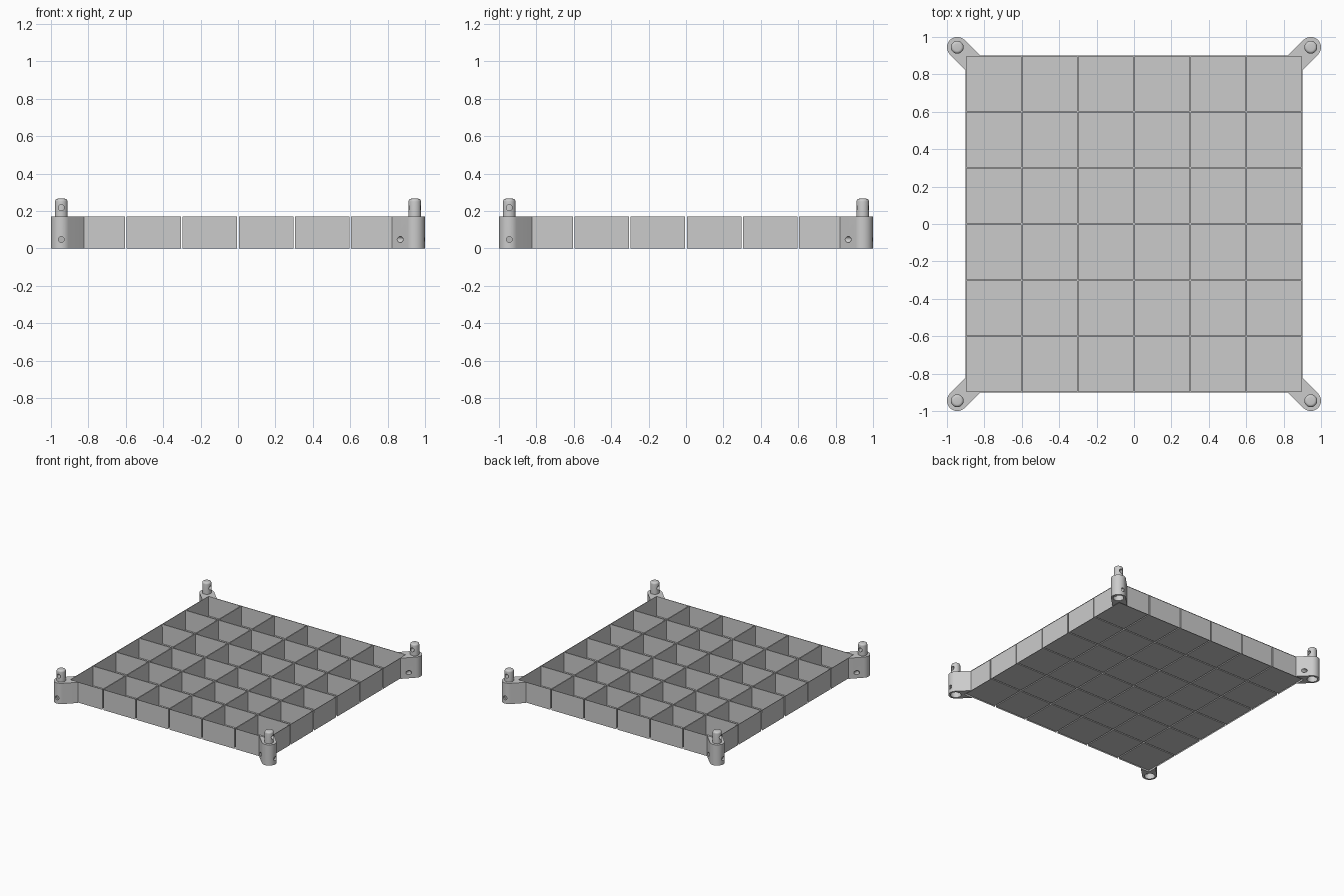
import bpy, bmesh
from math import sin, cos, pi, radians
from mathutils import Matrix

if "Cube" in bpy.data.objects:
    bpy.data.objects.remove(bpy.data.objects["Cube"], do_unlink=True)

HALF, HEIGHT, CELLS = 0.9, 0.17, 6      # tray
POST, LUG_R = 0.945, 0.055              # corner lugs
PEG_R, PEG_TOP = 0.034, 0.265
PIN_R, PIN_Z = 0.016, 0.047             # cross pin holes

grey = bpy.data.materials.new("light_grey")
grey.use_nodes = True
colour = (0.6, 0.6, 0.6, 1)
grey.diffuse_color = colour
grey.node_tree.nodes["Principled BSDF"].inputs["Base Color"].default_value = colour


def make_object(name, bm):
    bmesh.ops.recalc_face_normals(bm, faces=bm.faces)
    mesh = bpy.data.meshes.new(name)
    bm.to_mesh(mesh)
    bm.free()
    obj = bpy.data.objects.new(name, mesh)
    bpy.context.collection.objects.link(obj)
    return obj


def cylinder(name, radius, depth, matrix):
    bm = bmesh.new()
    bmesh.ops.create_cone(bm, cap_ends=True, segments=32, radius1=radius,
                          radius2=radius, depth=depth, matrix=matrix)
    return make_object(name, bm)


def cut_and_finish(obj, cutters):
    """Bake the boolean cuts into the mesh and shade it."""
    for cutter in cutters:
        mod = obj.modifiers.new("cut", 'BOOLEAN')
        mod.operation, mod.solver, mod.object = 'DIFFERENCE', 'EXACT', cutter
        cutter.hide_render = True
    bpy.context.view_layer.update()
    graph = bpy.context.evaluated_depsgraph_get()
    mesh = bpy.data.meshes.new_from_object(obj.evaluated_get(graph))
    obj.modifiers.clear()
    obj.data = mesh
    mesh.materials.clear()
    mesh.materials.append(grey)
    mesh.shade_smooth()
    mesh.set_sharp_from_angle(angle=radians(30))


def repeat_corners(obj, name):
    """Turn copies of a front right corner part to the other corners."""
    obj.name = "front_right_" + name
    for k, corner in enumerate(("front_left_", "back_left_", "back_right_"), 1):
        copy = bpy.data.objects.new(corner + name, obj.data)
        copy.rotation_euler.z = k * pi / 2
        bpy.context.collection.objects.link(copy)


# Tray: gridded top, cells sunk to a thin floor, sides and base closed below
bm = bmesh.new()
bmesh.ops.create_grid(bm, x_segments=CELLS, y_segments=CELLS, size=HALF,
                      matrix=Matrix.Translation((0, 0, HEIGHT)))
cells = list(bm.faces)
rim = [e for e in bm.edges if e.is_boundary]
bmesh.ops.inset_individual(bm, faces=cells, thickness=0.0045, use_even_offset=True)
bmesh.ops.inset_individual(bm, faces=cells, thickness=0.0001, depth=-0.16,
                           use_even_offset=True)
skirt = bmesh.ops.extrude_edge_only(bm, edges=rim)["geom"]
for v in skirt:
    if isinstance(v, bmesh.types.BMVert):
        v.co.z = 0
bmesh.ops.edgeloop_fill(bm, edges=[e for e in bm.edges if e.is_boundary])
tray = make_object("compartment_tray", bm)
cut_and_finish(tray, [])

# Corner lug: rounded outline that meets the tray corner
ARC = 20
side = HALF - LUG_R * 2 ** 0.5 - HALF + POST - HALF
reach = -HALF + (LUG_R * 2 ** 0.5 - (POST - HALF)) + 2 * (POST - HALF)
reach = -POST + LUG_R * 2 ** 0.5 + (POST - HALF)
outline = [(-POST + LUG_R * cos(a), -POST + LUG_R * sin(a))
           for a in (0.75 * pi + pi * i / ARC for i in range(ARC + 1))]
outline += [(reach, -HALF), (-HALF, -HALF), (-HALF, reach)]
bm = bmesh.new()
base = bm.faces.new([bm.verts.new((x, y, 0)) for x, y in outline])
top = bmesh.ops.extrude_face_region(bm, geom=[base], use_keep_orig=True)["geom"]
for v in top:
    if isinstance(v, bmesh.types.BMVert):
        v.co.z = HEIGHT
lug = make_object("lug", bm)

# Locating peg: lathed profile with a rounded end
FILLET = 0.015
profile = [(0, HEIGHT - 0.005), (PEG_R, HEIGHT - 0.005)]
profile += [(PEG_R - FILLET + FILLET * cos(a), PEG_TOP - FILLET + FILLET * sin(a))
            for a in (pi / 2 * i / 5 for i in range(6))]
profile.append((0, PEG_TOP))
bm = bmesh.new()
verts = [bm.verts.new((r, 0, z)) for r, z in profile]
edges = [bm.edges.new(pair) for pair in zip(verts, verts[1:])]
bmesh.ops.spin(bm, geom=verts + edges, cent=(0, 0, 0), axis=(0, 0, 1),
               angle=2 * pi, steps=32)
bmesh.ops.remove_doubles(bm, verts=bm.verts, dist=0.0001)
bmesh.ops.translate(bm, verts=bm.verts, vec=(-POST, -POST, 0))
peg = make_object("peg", bm)

# Socket under the lug, and cross pin holes through lug and peg
socket = cylinder("socket_cutter", 0.04, 0.12,
                  Matrix.Translation((-POST, -POST, 0.04)))
pins = [cylinder("pin_cutter", PIN_R, 0.24,
                 Matrix.Translation((-POST, -POST, z)) @ Matrix.Rotation(pi / 2, 4, 'X'))
        for z in (PIN_Z, PIN_Z + HEIGHT)]
cut_and_finish(lug, [socket, pins[0]])
cut_and_finish(peg, [pins[1]])
for cutter in [socket] + pins:
    bpy.data.objects.remove(cutter, do_unlink=True)

repeat_corners(lug, "lug")
repeat_corners(peg, "peg")
